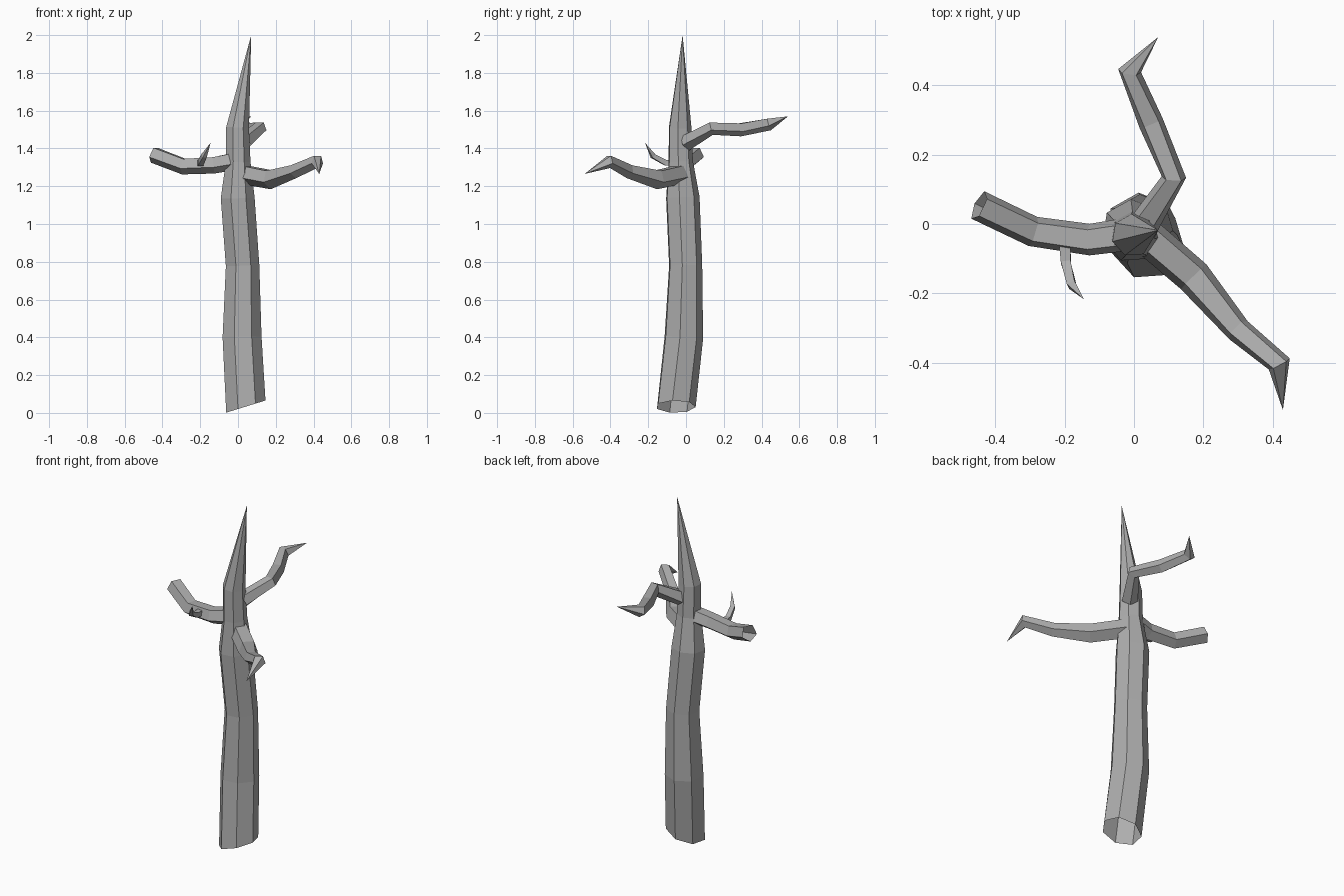
import bpy, bmesh, math
from mathutils import Vector

cube = bpy.data.objects.get("Cube")
if cube:
    bpy.data.objects.remove(cube, do_unlink=True)

bark = bpy.data.materials.new("grey bark")
bark.use_nodes = True
GREY = (0.42, 0.42, 0.42, 1)
bark.diffuse_color = GREY
bark.node_tree.nodes["Principled BSDF"].inputs["Base Color"].default_value = GREY


def tube(name, path, sides, phase, pointed=True, base_slope=0):
    """Faceted open tube through (x, y, z, radius); the last point may be a tip."""
    points = [Vector(p[:3]) for p in path]
    bm = bmesh.new()
    rings = []
    last = len(path) - 1
    for i, p in enumerate(points):
        if pointed and i == last:
            tip = bm.verts.new(p)
            break
        before = (p - points[i - 1]).normalized() if i else Vector()
        after = (points[i + 1] - p).normalized() if i < last else Vector()
        along = (before + after).normalized()
        # Trunk rings are measured from +x, branch rings from straight up
        ref = Vector((1, 0, 0)) if abs(along.z) > 0.85 else Vector((0, 0, 1))
        u = (ref - along * ref.dot(along)).normalized()
        w = along.cross(u)
        ring = []
        for k in range(sides):
            a = math.radians(phase) + math.tau * k / sides
            ring.append(bm.verts.new(p + path[i][3] * (u * math.cos(a) + w * math.sin(a))))
        rings.append(ring)
    # Slanted cut at the base
    if base_slope:
        for v in rings[0]:
            v.co.z = points[0].z + base_slope * (v.co.x - points[0].x)
    for low, high in zip(rings, rings[1:]):
        for k in range(sides):
            n = (k + 1) % sides
            bm.faces.new((low[k], low[n], high[n], high[k]))
    if pointed:
        for k in range(sides):
            bm.faces.new((rings[-1][k], rings[-1][(k + 1) % sides], tip))
    mesh = bpy.data.meshes.new(name)
    bm.to_mesh(mesh)
    bm.free()
    mesh.materials.append(bark)
    obj = bpy.data.objects.new(name, mesh)
    bpy.context.collection.objects.link(obj)
    return obj


# Trunk, hollow at the slanted base and drawn out to a spike
tube("trunk", [(0.04, -0.055, 0.033, 0.107), (0.02, -0.015, 0.4, 0.106),
               (0.023, -0.005, 0.78, 0.091), (-0.003, -0.02, 1.14, 0.092),
               (0, -0.03, 1.33, 0.067), (-0.003, -0.033, 1.51, 0.062),
               (0.07, -0.018, 2.0, 0)], 7, 248, base_slope=0.31)

# Branch reaching forward on the left, with a hooked tip
tube("left_branch", [(0.03, -0.03, 1.265, 0.055), (0.172, -0.152, 1.238, 0.054),
                     (0.3, -0.305, 1.28, 0.039), (0.42, -0.405, 1.332, 0.036),
                     (0.43, -0.537, 1.265, 0)], 5, 36)

# Broken, open-ended branch on the right
tube("right_branch", [(-0.02, -0.03, 1.335, 0.05), (-0.13, -0.045, 1.315, 0.048),
                      (-0.29, -0.022, 1.308, 0.046), (-0.447, 0.053, 1.368, 0.046)],
     5, 36, pointed=False)

# Small twig on the right branch
tube("twig", [(-0.2, -0.05, 1.32, 0.024), (-0.197, -0.11, 1.325, 0.02),
              (-0.18, -0.175, 1.36, 0.017), (-0.145, -0.217, 1.43, 0)], 4, 45)

# Crooked branch at the back
tube("back_branch", [(0.03, 0, 1.43, 0.045), (0.115, 0.133, 1.508, 0.037),
                     (0.05, 0.29, 1.502, 0.038), (-0.013, 0.44, 1.53, 0.035),
                     (0.07, 0.54, 1.57, 0)], 5, 36)
